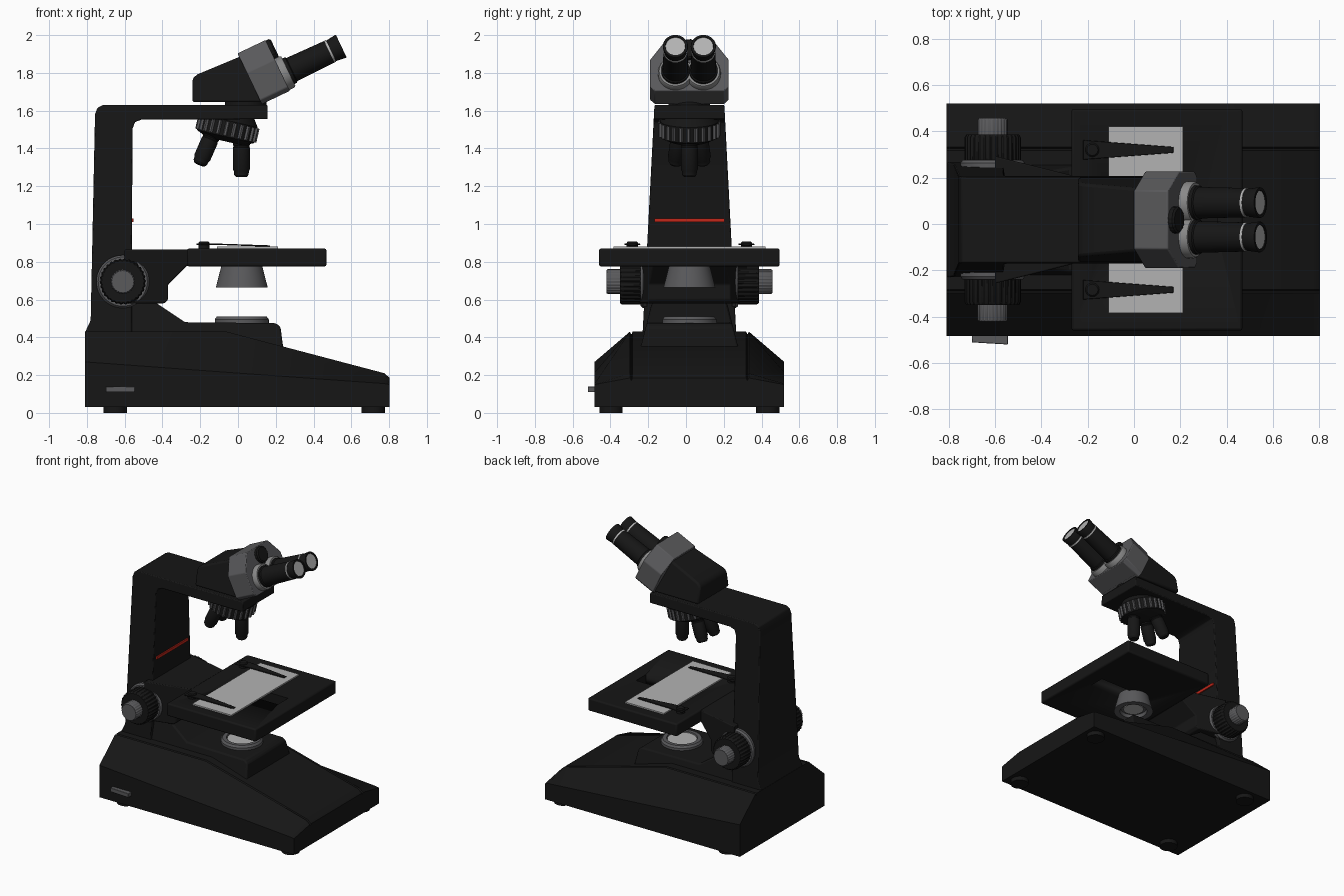
import bpy, bmesh
from math import sin, cos, pi, radians
from mathutils import Vector, Matrix

if "Cube" in bpy.data.objects:
    bpy.data.objects.remove(bpy.data.objects["Cube"])

C = 0.018  # y of the symmetry plane


def mat(name, *rgb):
    m = bpy.data.materials.new(name)
    m.diffuse_color = (*rgb, 1)
    m.use_nodes = True
    m.node_tree.nodes["Principled BSDF"].inputs["Base Color"].default_value = m.diffuse_color
    return m


BLACK = mat("black_enamel", .008, .008, .008)
GREY = mat("grey_metal", .1, .1, .105)
LIGHT = mat("light_glass", .45, .45, .45)
RED = mat("red_stripe", .55, .02, .01)


def finish(name, bm, material, bevel=0):
    bmesh.ops.recalc_face_normals(bm, faces=bm.faces)
    me = bpy.data.meshes.new(name)
    bm.to_mesh(me)
    bm.free()
    ob = bpy.data.objects.new(name, me)
    bpy.context.collection.objects.link(ob)
    me.materials.append(material)
    bpy.ops.object.select_all(action='DESELECT')
    ob.select_set(True)
    bpy.context.view_layer.objects.active = ob
    bpy.ops.object.shade_smooth_by_angle(angle=radians(32))
    if bevel:
        b = ob.modifiers.new("bevel", 'BEVEL')
        b.width, b.segments = bevel, 2
        b.limit_method, b.angle_limit = 'ANGLE', radians(35)
    return ob


def loft(name, rings, material, bevel=0):
    """Skin equal-length closed rings of points and cap both ends."""
    bm = bmesh.new()
    vs = [[bm.verts.new(p) for p in r] for r in rings]
    n = len(vs[0])
    for a, b in zip(vs, vs[1:]):
        for i in range(n):
            bm.faces.new((a[i], a[(i + 1) % n], b[(i + 1) % n], b[i]))
    bm.faces.new(vs[0])
    bm.faces.new(vs[-1])
    return finish(name, bm, material, bevel)


def prism(name, pts, half, material=BLACK, bevel=.006, yc=C):
    """Side profile (x, z) given width by half(x, z)."""
    return loft(name, [[(x, yc + s * half(x, z), z) for x, z in pts] for s in (-1, 1)],
                material, bevel)


def box(name, x0, x1, y0, y1, z0, z1, material=BLACK, bevel=.004):
    return prism(name, [(x0, z0), (x1, z0), (x1, z1), (x0, z1)],
                 lambda x, z: (y1 - y0) / 2, material, bevel, (y0 + y1) / 2)


def lathe(name, prof, origin, axis=(0, 0, 1), material=BLACK, n=48, tooth=0):
    """Turned part: profile (radius, height) about an axis; tooth cuts knurling."""
    q = Vector(axis).to_track_quat('Z', 'Y')
    rings = []
    for r, h in prof:
        ring = []
        for i in range(n):
            k = r * (1 - tooth * (i // 2 % 2))
            a = 2 * pi * i / n
            ring.append(Vector(origin) + q @ Vector((k * cos(a), k * sin(a), h)))
        rings.append(ring)
    return loft(name, rings, material)


# Base with sloping wings and panel grooves
rings = []
for x, side, ridge in ((-.81, .27, .43), (-.06, .215, .43), (.775, .155, .21), (.803, .15, .185)):
    h = [(.502, .03), (.502, side), (.315, ridge), (.307, ridge - .015), (.30, ridge)]
    rings.append([(x, C + y, z) for y, z in h] + [(x, C - y, z) for y, z in reversed(h)])
loft("base", rings, BLACK)
prism("lamp_housing", [(-.6, .3), (-.6, .58), (-.43, .58), (-.28, .48), (.2, .475),
                       (.225, .455), (.24, .34), (.24, .28)],
      lambda x, z: .225 - (z - .48) * .25, bevel=.01)
for x in (-.65, .715):
    for s in (-1, 1):
        lathe("foot", [(.062, 0), (.062, .04)], (x, C + s * .415, 0))
prism("power_switch", [(-.7, .11), (-.545, .11), (-.545, .14), (-.7, .14)],
      lambda x, z: .03 + (x + .7) * .06, GREY, .003, -.481)

# Arm
prism("arm", [(-.81, .4), (-.808, .43), (-.78, .49), (-.757, 1.58), (-.745, 1.615), (-.715, 1.63),
              (.157, 1.63), (.157, 1.555), (-.51, 1.553), (-.545, 1.54), (-.558, 1.505),
              (-.562, .86), (-.562, .4)],
      lambda x, z: .185 + (1.63 - z) * .052)
box("red_band", -.57, -.552, C - .185, C + .185, 1.01, 1.03, RED, 0)

# Stage, its bracket and light slot
prism("stage_bracket", [(-.6, .865), (-.25, .865), (-.25, .78), (-.27, .78), (-.37, .68), (-.37, .6),
                        (-.39, .58), (-.6, .58)], lambda x, z: .25 - (x + .5) * .25)
stage = box("stage", -.27, .468, C - .478, C + .478, .775, .87, BLACK, .01)
cutter = box("slot_cutter", -.08, .36, C - .06, C + .06, .7, .95, BLACK, 0)
cutter.hide_render = True
cutter.hide_set(True)
bo = stage.modifiers.new("slot", 'BOOLEAN')
bo.object = cutter
box("slide_plate", -.11, .212, C - .402, C + .402, .868, .88, LIGHT, 0)
for s in (-1, 1):
    y = C + s * .302
    prism("slide_clip", [(-.22, .889), (-.1, .889), (.15, .88), (.17, .882), (.17, .887),
                         (-.1, .896), (-.22, .896)],
          lambda x, z: .042 - (x + .22) * .075, bevel=.002, yc=y)
    lathe("clip_screw", [(.03, 0), (.03, .035), (.024, .042)], (-.18, y, .865))

# Condenser and illuminator
lathe("condenser", [(.105, .79), (.137, .665), (.095, .665), (.09, .69)], (.02, C, 0), material=GREY)
lathe("condenser_lens", [(.07, .68), (.07, .7)], (.02, C, 0), material=LIGHT)
lathe("illuminator_ring", [(.143, .46), (.143, .495), (.132, .51), (.105, .51), (.1, .495)],
      (.02, C, 0), material=GREY)
lathe("illuminator_lens", [(.1, .47), (.1, .503)], (.02, C, 0), material=LIGHT)

# Focus knobs, mirrored
for s in (-1, 1):
    o, ax = (-.61, C, .695), (0, s, 0)
    lathe("focus_hub", [(.1, .15), (.1, .25)], o, ax)
    lathe("focus_ring", [(.14, .225), (.14, .245), (.13, .258)], o, ax, GREY)
    lathe("coarse_knob", [(.122, .25), (.122, .355), (.114, .368)], o, ax, n=120, tooth=.04)
    lathe("fine_knob", [(.066, .36), (.066, .432), (.06, .44)], o, ax, GREY, n=96, tooth=.04)

# Tilted nosepiece with three objectives
t = radians(13)
O = Vector((-.04, C, 1.575))
d = Vector((-sin(t), 0, -cos(t)))
e = Vector((cos(t), 0, -sin(t)))
lathe("nosepiece_core", [(.12, -.02), (.155, .03), (.155, .115), (.14, .122), (.1, .14)], O, d)
lathe("nosepiece_grip", [(.166, .035), (.166, .11)], O, d, GREY, n=96, tooth=.12)
for a, length in ((0, .2), (144, .185), (-144, .185)):
    r = Matrix.Rotation(radians(a), 3, d) @ e
    lathe("objective", [(.045, -.04), (.045, .03), (.042, .034), (.042, .04), (.045, .044),
                        (.045, length - .04), (.04, length - .032), (.038, length - .012),
                        (.028, length)], O + d * .11 + r * .085, d * cos(t) + r * sin(t))

# Head
lathe("head_mount", [(.11, 1.62), (.11, 1.65)], (.04, C, 0))
prism("head_housing", [(-.242, 1.645), (-.242, 1.755), (-.235, 1.775), (-.215, 1.792), (.02, 1.89),
                       (.06, 1.89), (.16, 1.645)],
      lambda x, z: .185 - (z - 1.645) * .2, bevel=.012)
a = radians(25.5)
H = Vector((.136, C, 1.804))
U, V, Y = Vector((cos(a), 0, sin(a))), Vector((-sin(a), 0, cos(a))), Vector((0, 1, 0))
sec = [(.185, -.149), (.208, -.125), (.208, .035), (.125, .149)]
sec += [(-y, v) for y, v in reversed(sec)]
loft("prism_block", [[H + U * u + Y * y + V * v for y, v in sec] for u in (-.082, .082)], GREY, .005)
lathe("clamp_knob", [(.058, .07), (.058, .1), (.05, .108)], H + V * .088, U, n=72, tooth=.04)

# Binocular tubes and eyepieces
for s in (-1, 1):
    o = H + Y * s * .074 - V * .052
    lathe("tube_collar", [(.092, .06), (.092, .11), (.086, .12)], o, U,
          mat("collar_metal", .25, .25, .25))
    lathe("eye_tube", [(.075, .11), (.075, .135), (.068, .14), (.063, .36)], o, U)
    lathe("eyepiece_ring", [(.0635, .36), (.0635, .37)], o, U, LIGHT)
    lathe("eyepiece", [(.06, .365), (.061, .38), (.067, .425), (.065, .43), (.053, .43), (.05, .42)],
          o, U)
    lathe("eye_lens", [(.052, .41), (.052, .426)], o, U, LIGHT)
